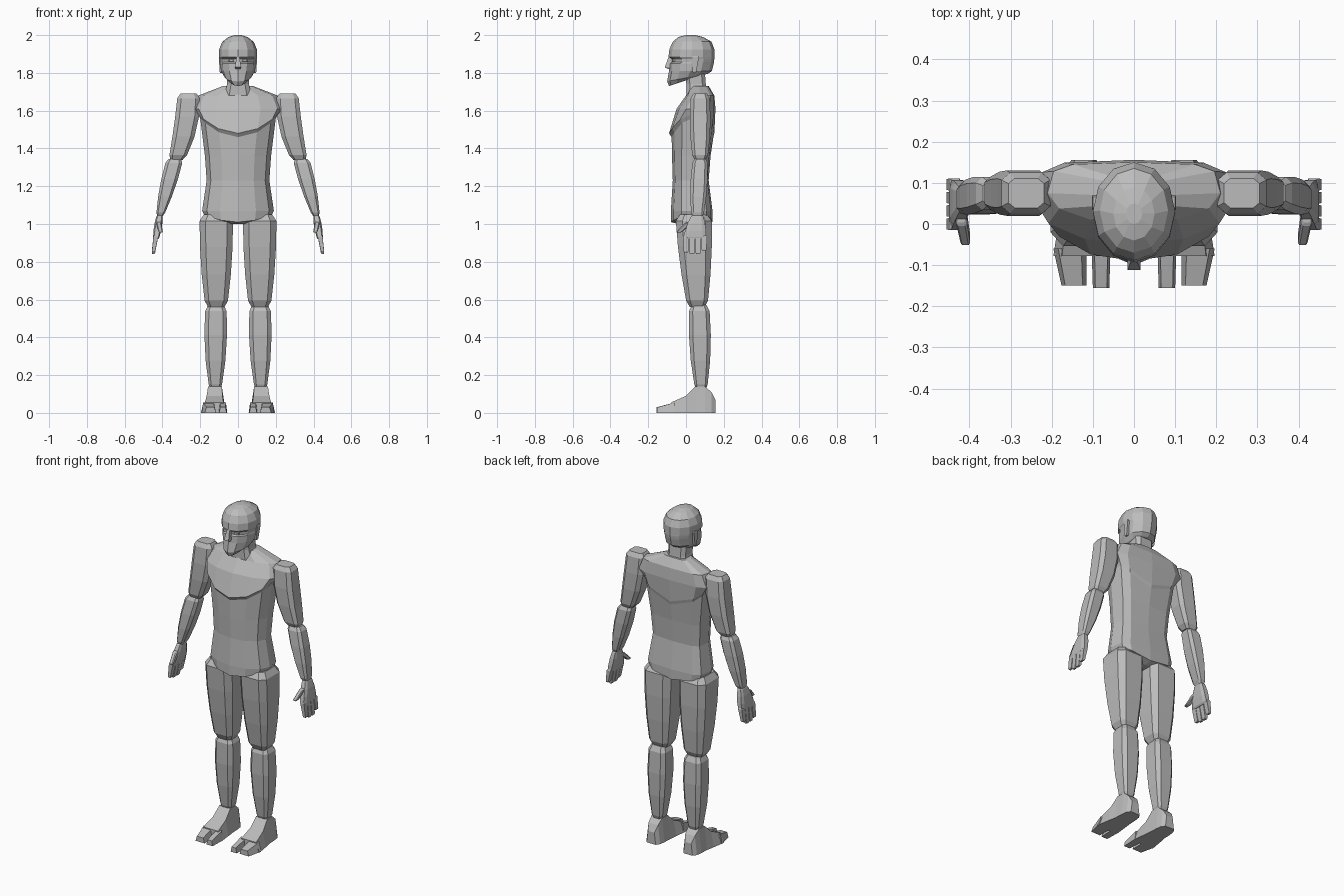
import bpy, bmesh
from math import sin, cos, pi, copysign

cube = bpy.data.objects.get("Cube")
if cube:
    bpy.data.objects.remove(cube, do_unlink=True)

shade = 0.5
grey = bpy.data.materials.new("plain grey")
grey.use_nodes = True
grey.diffuse_color = (shade, shade, shade, 1)
grey.node_tree.nodes["Principled BSDF"].inputs["Base Color"].default_value = grey.diffuse_color


def outline(sides, front_power=1, back_power=1, offset=0):
    """Unit cross-section; lower powers make that half boxier."""
    points = []
    for i in range(sides):
        angle = 2 * pi * (i + offset) / sides
        u, v = sin(angle), -cos(angle)
        power = back_power if v > 0 else front_power
        points.append((copysign(abs(u) ** power, u), copysign(abs(v) ** power, v)))
    return points


SKULL = outline(12)
TRUNK = outline(12, back_power=0.5)
LIMB = outline(8, front_power=0.5, back_power=0.5, offset=0.5)
BLOCK = outline(4, front_power=0, back_power=0, offset=0.5)
SOLE = [(-1, 0), (1, 0), (0.7, 1), (-0.7, 1)]


def mix(pair_of_values, t):
    start, end = pair_of_values
    return start + (end - start) * t


def level(shape, z, wide, front, back, lift=0, tilt=0):
    """Centred horizontal ring; lift raises its sides and tilt its back."""
    middle, deep = (front + back) / 2, (back - front) / 2
    return [(u * wide, middle + v * deep, z + lift * u * u + tilt * v) for u, v in shape]


def upright(y, x, wide, height):
    """Ring of a foot, standing on the ground."""
    return [(x + u * wide, y, v * height) for u, v in SOLE]


def skin(name, rings, side=1):
    """Join rings of points into a closed solid."""
    bm = bmesh.new()
    loops = [[bm.verts.new((side * x, y, z)) for x, y, z in ring] for ring in rings]
    for low, high in zip(loops, loops[1:]):
        for i in range(len(low)):
            bm.faces.new((low[i - 1], low[i], high[i], high[i - 1]))
    bm.faces.new(loops[0])
    bm.faces.new(loops[-1])
    bmesh.ops.recalc_face_normals(bm, faces=bm.faces)
    mesh = bpy.data.meshes.new(name)
    bm.to_mesh(mesh)
    bm.free()
    mesh.materials.append(grey)
    bpy.context.collection.objects.link(bpy.data.objects.new(name, mesh))


def both_sides(name, rings):
    skin("left_" + name, rings)
    skin("right_" + name, rings, side=-1)


def limb(name, top, bottom, wide, deep, swell=0, bend=1, shape=LIMB):
    """Tapered, swelling segment with chamfered ends, on both sides."""
    rings = []
    for t in (0, 0.07, 0.35, 0.65, 0.93, 1):
        trim = 0.75 if t in (0, 1) else 1
        bulge = swell * sin(pi * t)
        x = mix((top[0], bottom[0]), t ** bend)
        y, z = (mix((top[k], bottom[k]), t) for k in (1, 2))
        a, b = (trim * (mix(size, t) + bulge) for size in (wide, deep))
        rings.append([(x + u * a, y + v * b, z) for u, v in shape])
    both_sides(name, rings)


# Torso, with an overhanging chest edge that rises to the sides
skin("torso", [
    level(TRUNK, z=1, wide=0.06, front=-0.04, back=0.1),
    level(TRUNK, z=1.01, wide=0.18, front=-0.08, back=0.14, lift=0.04),
    level(TRUNK, z=1.07, wide=0.19, front=-0.08, back=0.14),
    level(TRUNK, z=1.23, wide=0.166, front=-0.07, back=0.12),
    level(TRUNK, z=1.36, wide=0.175, front=-0.074, back=0.13),
    level(TRUNK, z=1.46, wide=0.2, front=-0.076, back=0.145, lift=0.1),
    level(TRUNK, z=1.48, wide=0.21, front=-0.09, back=0.15, lift=0.1),
    level(TRUNK, z=1.61, wide=0.24, front=-0.05, back=0.156),
    level(TRUNK, z=1.68, wide=0.21, front=0, back=0.15),
    level(TRUNK, z=1.73, wide=0.08, front=0.02, back=0.12),
])

# Neck
skin("neck", [
    level(LIMB, z=1.68, wide=0.075, front=0, back=0.115),
    level(LIMB, z=1.74, wide=0.06, front=0, back=0.107),
    level(LIMB, z=1.83, wide=0.06, front=-0.01, back=0.1),
])

# Head, with the eye line set back under the brow
skin("head", [
    level(SKULL, z=1.755, wide=0.04, front=-0.09, back=0.06, tilt=0.025),
    level(SKULL, z=1.775, wide=0.07, front=-0.1, back=0.115, tilt=0.02),
    level(SKULL, z=1.81, wide=0.09, front=-0.09, back=0.137),
    level(SKULL, z=1.85, wide=0.094, front=-0.088, back=0.147),
    level(SKULL, z=1.857, wide=0.094, front=-0.078, back=0.148),
    level(SKULL, z=1.874, wide=0.096, front=-0.078, back=0.15),
    level(SKULL, z=1.884, wide=0.1, front=-0.093, back=0.15),
    level(SKULL, z=1.925, wide=0.1, front=-0.088, back=0.15),
    level(SKULL, z=1.965, wide=0.083, front=-0.07, back=0.135),
    level(SKULL, z=1.99, wide=0.05, front=-0.04, back=0.09),
    level(SKULL, z=2, wide=0.02, front=0, back=0.05),
])
skin("nose", [
    level(BLOCK, z=1.82, wide=0.012, front=-0.095, back=-0.07),
    level(BLOCK, z=1.83, wide=0.016, front=-0.112, back=-0.07),
    level(BLOCK, z=1.885, wide=0.008, front=-0.092, back=-0.07),
])
limb("eye", top=(0.036, -0.06, 1.873), bottom=(0.036, -0.06, 1.858),
     wide=(0.015, 0.015), deep=(0.013, 0.013))
limb("ear", top=(0.093, 0.052, 1.89), bottom=(0.09, 0.044, 1.8),
     wide=(0.009, 0.007), deep=(0.018, 0.009), shape=BLOCK)

# Arms
limb("upper_arm", top=(0.262, 0.075, 1.69), bottom=(0.325, 0.075, 1.34),
     wide=(0.06, 0.045), deep=(0.05, 0.04), swell=0.012, bend=2)
limb("forearm", top=(0.334, 0.075, 1.345), bottom=(0.414, 0.06, 1.04),
     wide=(0.046, 0.02), deep=(0.04, 0.033), swell=0.01)

# Hands with four fingers and a thumb
limb("palm", top=(0.414, 0.06, 1.05), bottom=(0.434, 0.046, 0.92),
     wide=(0.016, 0.016), deep=(0.03, 0.064), swell=0.006)
for finger, tip in enumerate((0.85, 0.84, 0.84, 0.86)):
    y = finger * 0.032
    limb(f"finger_{finger + 1}", top=(0.434, y, 0.94), bottom=(0.448, y, tip),
         wide=(0.013, 0.008), deep=(0.015, 0.013), shape=BLOCK)
limb("thumb", top=(0.42, 0.02, 1.01), bottom=(0.409, -0.04, 0.955),
     wide=(0.014, 0.012), deep=(0.022, 0.016))

# Legs
limb("thigh", top=(0.115, 0.04, 1.05), bottom=(0.115, 0.06, 0.56),
     wide=(0.092, 0.06), deep=(0.1, 0.055), swell=0.01)
limb("shin", top=(0.117, 0.07, 0.57), bottom=(0.12, 0.08, 0.12),
     wide=(0.058, 0.032), deep=(0.055, 0.032), swell=0.015)

# Feet with a separate big toe
both_sides("foot", [
    upright(y=0.156, x=0.122, wide=0.03, height=0.07),
    upright(y=0.135, x=0.122, wide=0.045, height=0.11),
    upright(y=0.1, x=0.122, wide=0.05, height=0.14),
    upright(y=0.05, x=0.122, wide=0.052, height=0.14),
    upright(y=0, x=0.124, wide=0.06, height=0.09),
    upright(y=-0.078, x=0.126, wide=0.07, height=0.056),
])
both_sides("big_toe", [
    upright(y=-0.06, x=0.08, wide=0.023, height=0.055),
    upright(y=-0.155, x=0.08, wide=0.02, height=0.03),
])
both_sides("outer_toes", [
    upright(y=-0.06, x=0.156, wide=0.04, height=0.055),
    upright(y=-0.15, x=0.146, wide=0.03, height=0.03),
])
